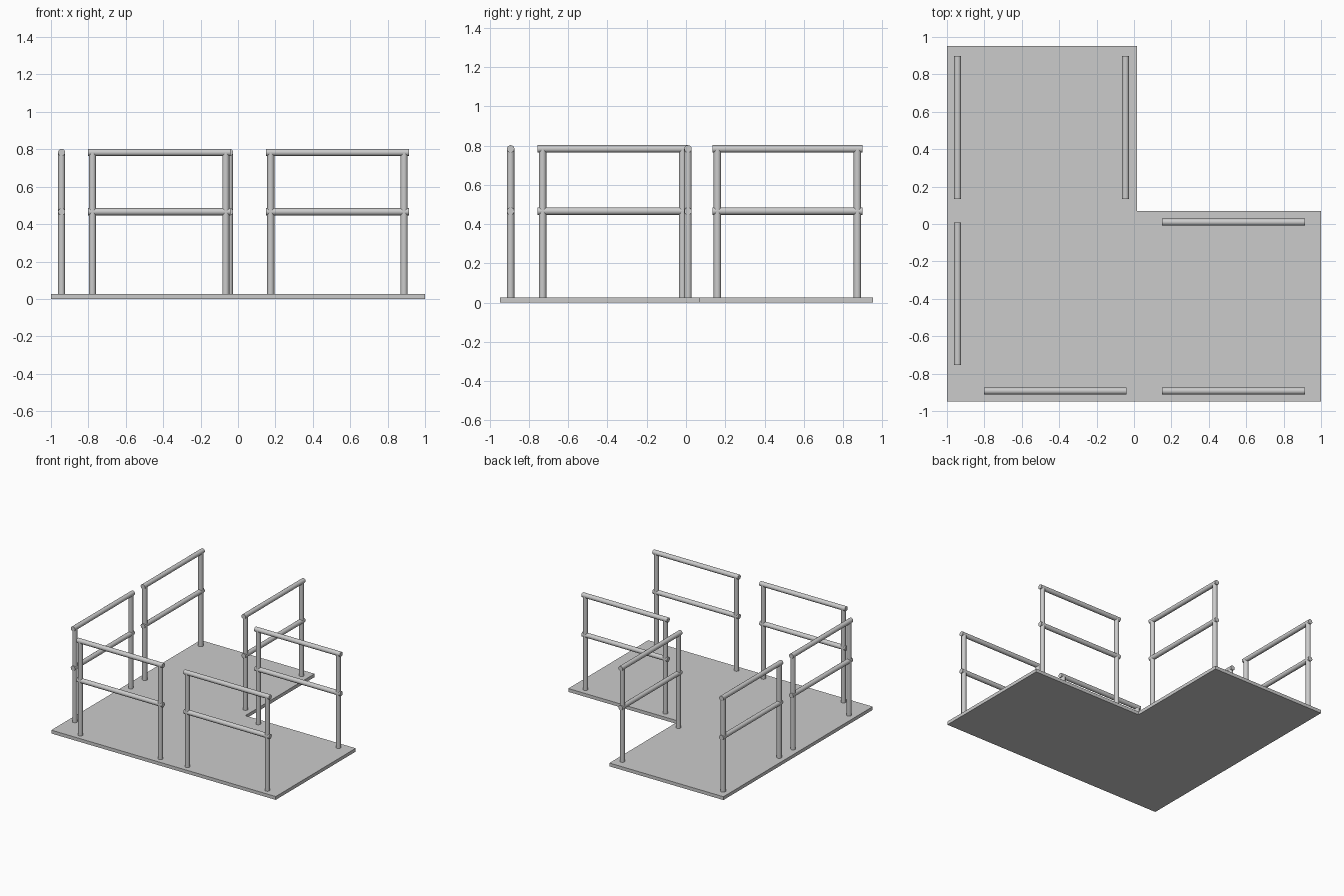
import bpy, bmesh, math
from mathutils import Vector

if "Cube" in bpy.data.objects:
    bpy.data.objects.remove(bpy.data.objects["Cube"])

FLOOR_TOP, R = 0.027, 0.019
TOP_Z, MID_Z, LENGTH, INSET = 0.783, 0.466, 0.763, 0.025


def tube(name, a, b):
    a, b = Vector(a), Vector(b)
    d = b - a
    bpy.ops.mesh.primitive_cylinder_add(vertices=16, radius=R, depth=d.length, location=(a + b) / 2)
    ob = bpy.context.object
    ob.name = name
    ob.rotation_euler = d.to_track_quat('Z', 'Y').to_euler()
    bpy.ops.object.shade_smooth_by_angle(angle=math.radians(40))


def railing(name, start, axis):
    s, d = Vector((*start, 0)), Vector(axis)
    # two posts, then middle and top rails
    for i, t in enumerate((INSET, LENGTH - INSET)):
        p = s + d * t
        tube(f"{name}_post_{i + 1}", (p.x, p.y, FLOOR_TOP - 0.005), (p.x, p.y, TOP_Z))
    for label, z in (("middle_rail", MID_Z), ("top_rail", TOP_Z)):
        up = Vector((0, 0, z))
        tube(f"{name}_{label}", s + up, s + d * LENGTH + up)


# L-shaped floor plate
outline = [(-1, -0.948), (1, -0.948), (1, 0.07), (0.016, 0.07), (0.016, 0.952), (-1, 0.952)]
bm = bmesh.new()
face = bm.faces.new([bm.verts.new((x, y, 0)) for x, y in outline])
top = bmesh.ops.extrude_face_region(bm, geom=[face])
bmesh.ops.translate(bm, vec=(0, 0, FLOOR_TOP),
                    verts=[g for g in top["geom"] if isinstance(g, bmesh.types.BMVert)])
bmesh.ops.recalc_face_normals(bm, faces=bm.faces)
mesh = bpy.data.meshes.new("floor_plate")
bm.to_mesh(mesh)
bm.free()
bpy.context.collection.objects.link(bpy.data.objects.new("floor_plate", mesh))

# Railings running along x, then along y
X, Y = (1, 0, 0), (0, 1, 0)
railing("front_left_railing", (-0.803, -0.893), X)
railing("front_right_railing", (0.15, -0.893), X)
railing("inner_back_railing", (0.15, 0.01), X)
railing("left_front_railing", (-0.943, -0.755), Y)
railing("left_back_railing", (-0.943, 0.135), Y)
railing("inner_right_railing", (-0.045, 0.135), Y)
